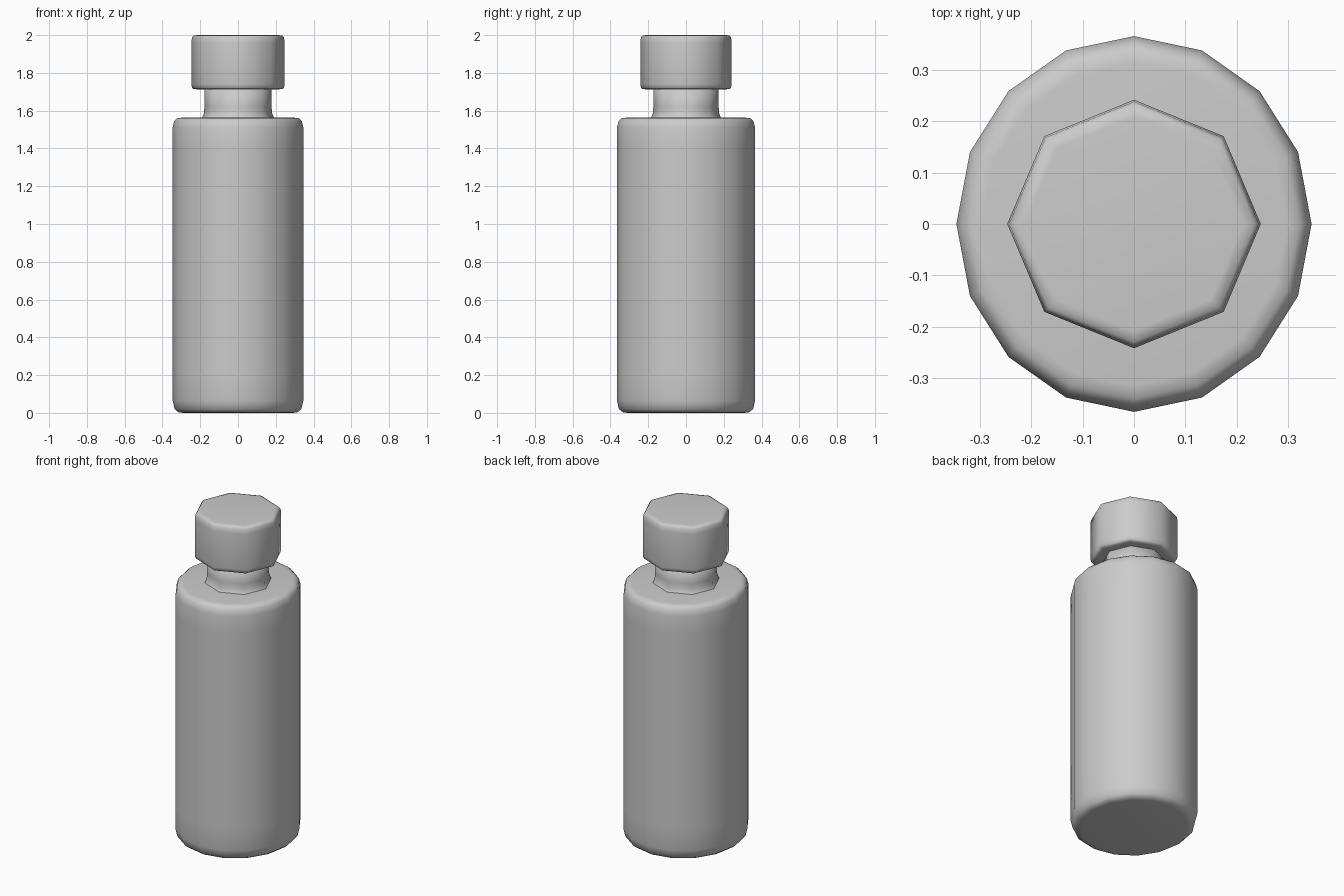
import bpy, bmesh
from math import sin, cos, tau

if "Cube" in bpy.data.objects:
    bpy.data.objects.remove(bpy.data.objects["Cube"])


def lathe(name, sides, rx, ry, profile):
    """Oval low-poly turning: profile is a list of (radius factor, z)."""
    bm = bmesh.new()
    rings = [[bm.verts.new((rx * f * cos(tau * i / sides),
                            ry * f * sin(tau * i / sides), z))
              for i in range(sides)] for f, z in profile]
    for a, b in zip(rings, rings[1:]):
        for i in range(sides):
            j = (i + 1) % sides
            bm.faces.new((a[i], a[j], b[j], b[i]))
    bm.faces.new(rings[0][::-1])
    bm.faces.new(rings[-1])
    mesh = bpy.data.meshes.new(name)
    bm.to_mesh(mesh)
    bm.free()
    ob = bpy.data.objects.new(name, mesh)
    bpy.context.collection.objects.link(ob)
    for p in mesh.polygons:
        p.use_smooth = True
    return ob


# Sixteen-sided bottle body with softened top and bottom rims
lathe("body", 16, 0.346, 0.366, [
    (0.84, 0.0), (0.91, 0.003), (0.97, 0.02), (1.0, 0.065),
    (1.0, 0.2), (1.0, 1.4), (1.0, 1.51), (0.975, 1.545), (0.93, 1.56), (0.86, 1.563)])

# Eight-sided neck, flaring slightly into the shoulder
lathe("neck", 8, 0.178, 0.173, [
    (1.1, 1.555), (1.06, 1.565), (1.01, 1.59), (1.0, 1.62), (1.0, 1.73)])

# Eight-sided cap with small bevels
lathe("cap", 8, 0.247, 0.242, [
    (0.86, 1.713), (0.95, 1.714), (0.985, 1.721), (1.0, 1.74),
    (1.0, 1.96), (0.985, 1.988), (0.95, 1.998), (0.86, 2.0)])
